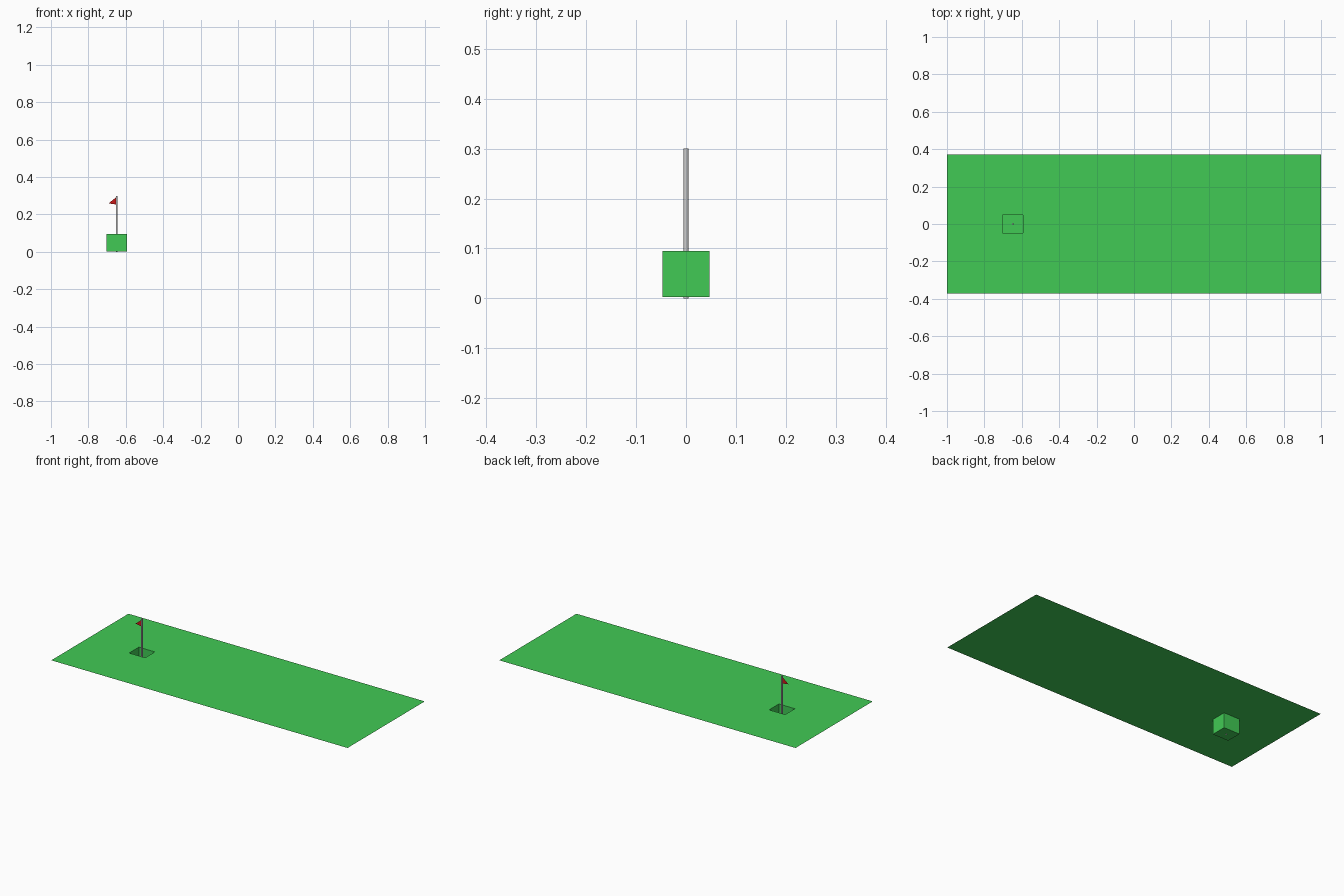
import bpy, bmesh

if "Cube" in bpy.data.objects:
    bpy.data.objects.remove(bpy.data.objects["Cube"])

CX = -0.648            # hole and pole position
HX, HY = 0.054, 0.047  # hole half sizes
TOP, FLOOR = 0.095, 0.003


def material(name, color):
    m = bpy.data.materials.new(name)
    m.diffuse_color = color
    m.use_nodes = True
    m.node_tree.nodes["Principled BSDF"].inputs["Base Color"].default_value = m.diffuse_color
    return m


def mesh_object(name, verts, faces, mat):
    me = bpy.data.meshes.new(name)
    me.from_pydata(verts, [], faces)
    me.materials.append(mat)
    ob = bpy.data.objects.new(name, me)
    bpy.context.collection.objects.link(ob)
    return ob


def rect(x, y, hx, hy, z):
    return [(x + sx * hx, y + sy * hy, z)
            for sx, sy in ((-1, -1), (1, -1), (1, 1), (-1, 1))]


green = material("grass", (0.053, 0.59, 0.089, 1))
red = material("flag_red", (0.6, 0.01, 0.01, 1))

# Putting green: a flat sheet with a square cup sunk into it
verts = rect(0, 0, 1, 0.372, TOP) + rect(CX, 0, HX, HY, TOP) + rect(CX, 0, HX, HY, FLOOR)
faces = []
for i in range(4):
    j = (i + 1) % 4
    faces.append((i, j, 4 + j, 4 + i))          # sheet around the hole
    faces.append((4 + i, 4 + j, 8 + j, 8 + i))  # cup walls
faces.append((8, 9, 10, 11))                    # cup floor
mesh_object("putting_green", verts, faces, green)

# Flag pole
bpy.ops.mesh.primitive_cylinder_add(vertices=16, radius=0.005, depth=0.3,
                                    location=(CX, 0, 0.15))
bpy.context.object.name = "flag_pole"
bpy.ops.object.shade_smooth_by_angle()

# Flat triangular flag
mesh_object("flag", [(CX, 0, 0.295), (CX - 0.044, 0, 0.259), (CX, 0, 0.253)],
            [(0, 1, 2)], red)
